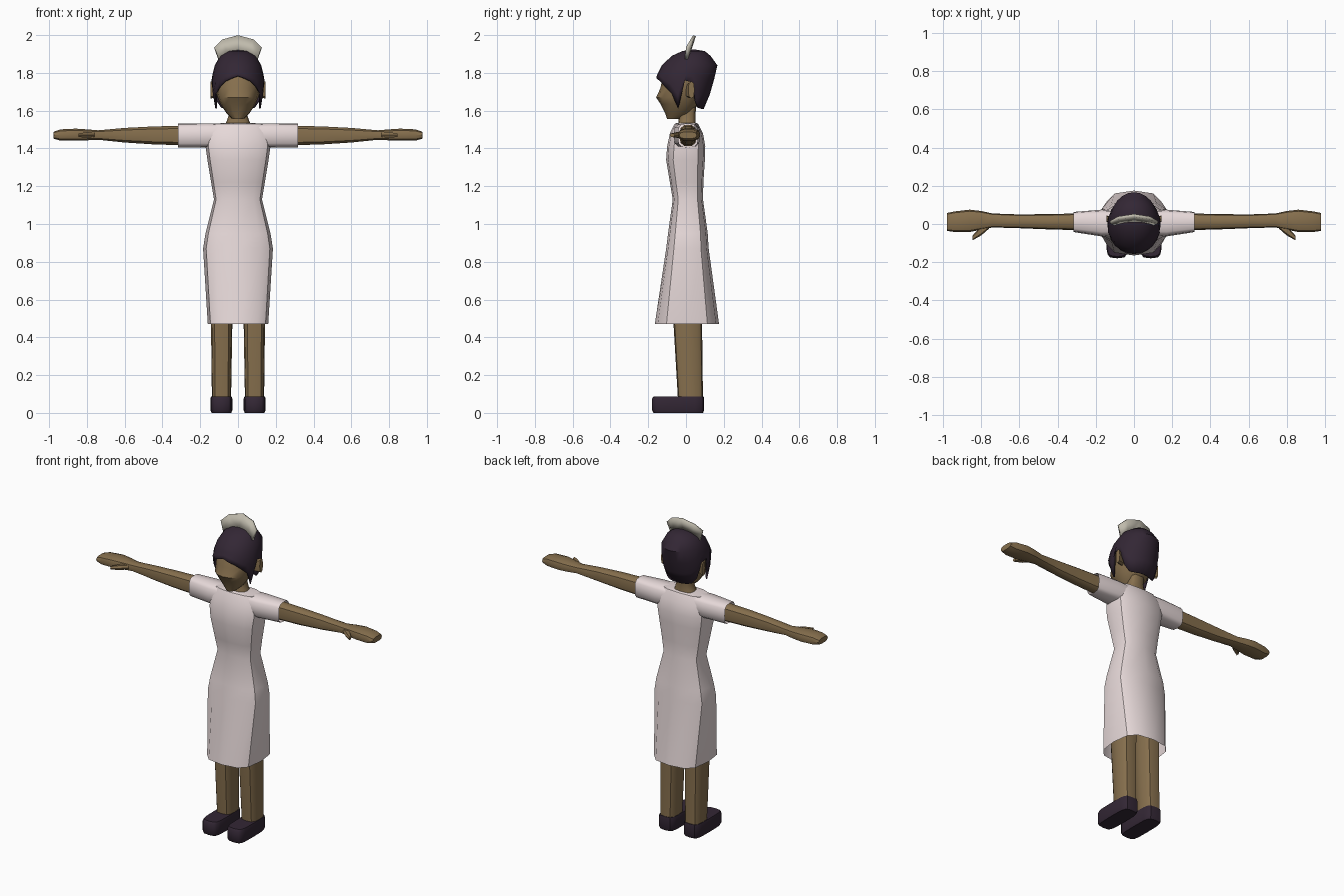
import bpy, bmesh, math
from mathutils import Vector

cube = bpy.data.objects.get("Cube")
if cube:
    bpy.data.objects.remove(cube, do_unlink=True)


def material(name, r, g, b):
    m = bpy.data.materials.new(name)
    m.use_nodes = True
    m.diffuse_color = (r, g, b, 1)
    bsdf = m.node_tree.nodes["Principled BSDF"]
    bsdf.inputs["Base Color"].default_value = (r, g, b, 1)
    bsdf.inputs["Roughness"].default_value = 0.9
    return m


SKIN = material("brown skin", 0.24, 0.16, 0.075)
CLOTH = material("pale pink cloth", 0.85, 0.74, 0.74)
DARK = material("dark plum", 0.033, 0.02, 0.035)
CAP = material("cap grey", 0.52, 0.49, 0.41)
parts = []


def ring(axis, pos, a0, a1, b0, b1, n=12, p=0.7):
    """Rounded-box section across z (a=x, b=y) or across x (a=y, b=z)."""
    pts = []
    for i in range(n):
        t = 2 * math.pi * i / n
        c, s = math.cos(t), math.sin(t)
        a = (a0 + a1) / 2 + (a1 - a0) / 2 * math.copysign(abs(c) ** p, c)
        b = (b0 + b1) / 2 + (b1 - b0) / 2 * math.copysign(abs(s) ** p, s)
        pts.append(Vector((a, b, pos) if axis == "z" else (pos, a, b)))
    return pts


def loft(name, rings, mat, bottom=True, top=True, closed=True, side=1, angle=40):
    bm = bmesh.new()
    rows = [[bm.verts.new((v[0] * side, v[1], v[2])) for v in r] for r in rings]
    n = len(rows[0])
    for lo, hi in zip(rows, rows[1:]):
        for i in range(n if closed else n - 1):
            j = (i + 1) % n
            bm.faces.new((lo[i], lo[j], hi[j], hi[i]))
    if bottom:
        bm.faces.new(rows[0][::-1])
    if top:
        bm.faces.new(rows[-1])
    bmesh.ops.remove_doubles(bm, verts=bm.verts, dist=0.0005)
    bmesh.ops.recalc_face_normals(bm, faces=bm.faces)
    me = bpy.data.meshes.new(name)
    bm.to_mesh(me)
    bm.free()
    me.materials.append(mat)
    ob = bpy.data.objects.new(name, me)
    bpy.context.collection.objects.link(ob)
    parts.append((ob, angle))
    return ob


def upright(sections, **kw):
    """Sections given as height, half width, front y, back y."""
    return [ring("z", z, -w, w, f, b, **kw) for z, w, f, b in sections]


# Dress, open at the hem
loft("dress", upright([
    (0.47, 0.16, -0.165, 0.175), (0.87, 0.185, -0.105, 0.12),
    (0.95, 0.172, -0.095, 0.115), (1.13, 0.127, -0.07, 0.09),
    (1.22, 0.142, -0.085, 0.092), (1.34, 0.162, -0.105, 0.1),
    (1.41, 0.172, -0.1, 0.102), (1.48, 0.165, -0.085, 0.09),
    (1.53, 0.14, -0.06, 0.065), (1.535, 0.07, -0.05, 0.055)], p=0.65),
    CLOTH, bottom=False)

# Neck and head
loft("neck", upright([(1.5, 0.08, -0.045, 0.055), (1.545, 0.06, -0.04, 0.05),
                      (1.58, 0.048, -0.035, 0.05), (1.68, 0.05, -0.035, 0.06)]), SKIN)
loft("head", upright([
    (1.555, 0.028, -0.1, -0.03), (1.585, 0.06, -0.11, 0.03),
    (1.635, 0.093, -0.135, 0.065), (1.67, 0.107, -0.158, 0.09),
    (1.72, 0.118, -0.135, 0.115), (1.8, 0.12, -0.12, 0.12),
    (1.87, 0.075, -0.07, 0.09)], n=16, p=0.95), SKIN)

# Hair: a shell whose lower edge makes the fringe, side locks, ear gaps and nape
SHAPE = [(1.6, 0.122, -0.12, 0.09), (1.7, 0.14, -0.145, 0.132),
         (1.77, 0.14, -0.162, 0.15), (1.84, 0.123, -0.128, 0.166),
         (1.89, 0.095, -0.075, 0.13), (1.915, 0.055, -0.02, 0.1),
         (1.925, 0.0, 0.04, 0.04)]
EDGE = [1.785, 1.772, 1.755, 1.725, 1.69, 1.61, 1.76, 1.75,
        1.65, 1.615, 1.61, 1.61, 1.61]


def hair_point(k, z):
    for lo, hi in zip(SHAPE, SHAPE[1:]):
        if z <= hi[0]:
            f = (z - lo[0]) / (hi[0] - lo[0])
            w, front, back = (lo[i] + f * (hi[i] - lo[i]) for i in (1, 2, 3))
            break
    t = math.radians(15 * k)
    y = (front + back) / 2 - (back - front) / 2 * math.cos(t)
    return (w * math.sin(t), y, z)


levels = [s[0] for s in SHAPE[3:]]
rows = []
for t in (0, 0.33, 0.67):
    rows.append([hair_point(k, EDGE[min(k, 24 - k)] * (1 - t) + levels[0] * t)
                 for k in range(24)])
rows += [[hair_point(k, z) for k in range(24)] for z in levels]
hair = loft("hair", rows, DARK, bottom=False, top=False)
shell = hair.modifiers.new("thickness", "SOLIDIFY")
shell.thickness = 0.008

# Curved upright cap band
half_low = [(0.1, 0.0, 1.865), (0.06, 0.012, 1.9), (0.0, 0.018, 1.915)]
half_top = [(0.125, 0.008, 1.935), (0.083, 0.032, 1.975), (0.0, 0.045, 1.997)]
band = [h + [(-x, y, z) for x, y, z in h[1::-1]] for h in (half_low, half_top)]
cap = loft("cap", band, CAP, bottom=False, top=False, closed=False, angle=30)
rim = cap.modifiers.new("thickness", "SOLIDIFY")
rim.thickness = 0.016
rim.offset = 0

for label, s in (("left", 1), ("right", -1)):
    # Ear
    loft(label + "_ear", [ring("x", 0.1, -0.005, 0.03, 1.67, 1.74, n=8),
                          ring("x", 0.145, 0.012, 0.045, 1.665, 1.755, n=8)],
         SKIN, side=s)
    # Sleeve and arm
    loft(label + "_sleeve", [
        ring("x", 0.06, -0.06, 0.07, 1.41, 1.532, p=0.6),
        ring("x", 0.17, -0.065, 0.075, 1.405, 1.533, p=0.6),
        ring("x", 0.318, -0.042, 0.063, 1.405, 1.531, p=0.6)],
        CLOTH, bottom=False, top=False, side=s)
    arm = [(0.2, -0.035, 0.057, 1.412, 1.525), (0.45, -0.028, 0.052, 1.42, 1.518),
           (0.6, -0.022, 0.05, 1.43, 1.51), (0.74, -0.018, 0.055, 1.445, 1.497),
           (0.8, -0.03, 0.068, 1.442, 1.502), (0.86, -0.042, 0.075, 1.44, 1.506),
           (0.94, -0.042, 0.066, 1.44, 1.502), (0.978, -0.036, 0.058, 1.452, 1.488)]
    loft(label + "_arm", [ring("x", *a, n=10) for a in arm], SKIN, side=s)
    loft(label + "_thumb", [
        ring("x", 0.76, -0.025, 0.01, 1.46, 1.485, n=6),
        ring("x", 0.8, -0.06, -0.01, 1.455, 1.488, n=6),
        ring("x", 0.845, -0.085, -0.06, 1.46, 1.48, n=6)], SKIN, side=s)
    # Leg
    loft(label + "_leg", [
        ring("z", 0.06, 0.037, 0.138, -0.042, 0.09, p=0.6),
        ring("z", 0.47, 0.03, 0.143, -0.066, 0.085, p=0.6),
        ring("z", 0.8, 0.02, 0.14, -0.07, 0.085, p=0.6)], SKIN, side=s)
    # Shoe
    loft(label + "_shoe", [
        ring("z", 0.0, 0.036, 0.14, -0.172, 0.09, n=16, p=0.45),
        ring("z", 0.015, 0.03, 0.146, -0.18, 0.096, n=16, p=0.45),
        ring("z", 0.075, 0.03, 0.146, -0.18, 0.096, n=16, p=0.45),
        ring("z", 0.088, 0.034, 0.142, -0.17, 0.093, n=16, p=0.45)], DARK, side=s)

for ob, angle in parts:
    bpy.ops.object.select_all(action="DESELECT")
    ob.select_set(True)
    bpy.context.view_layer.objects.active = ob
    bpy.ops.object.shade_smooth_by_angle(angle=math.radians(angle))
